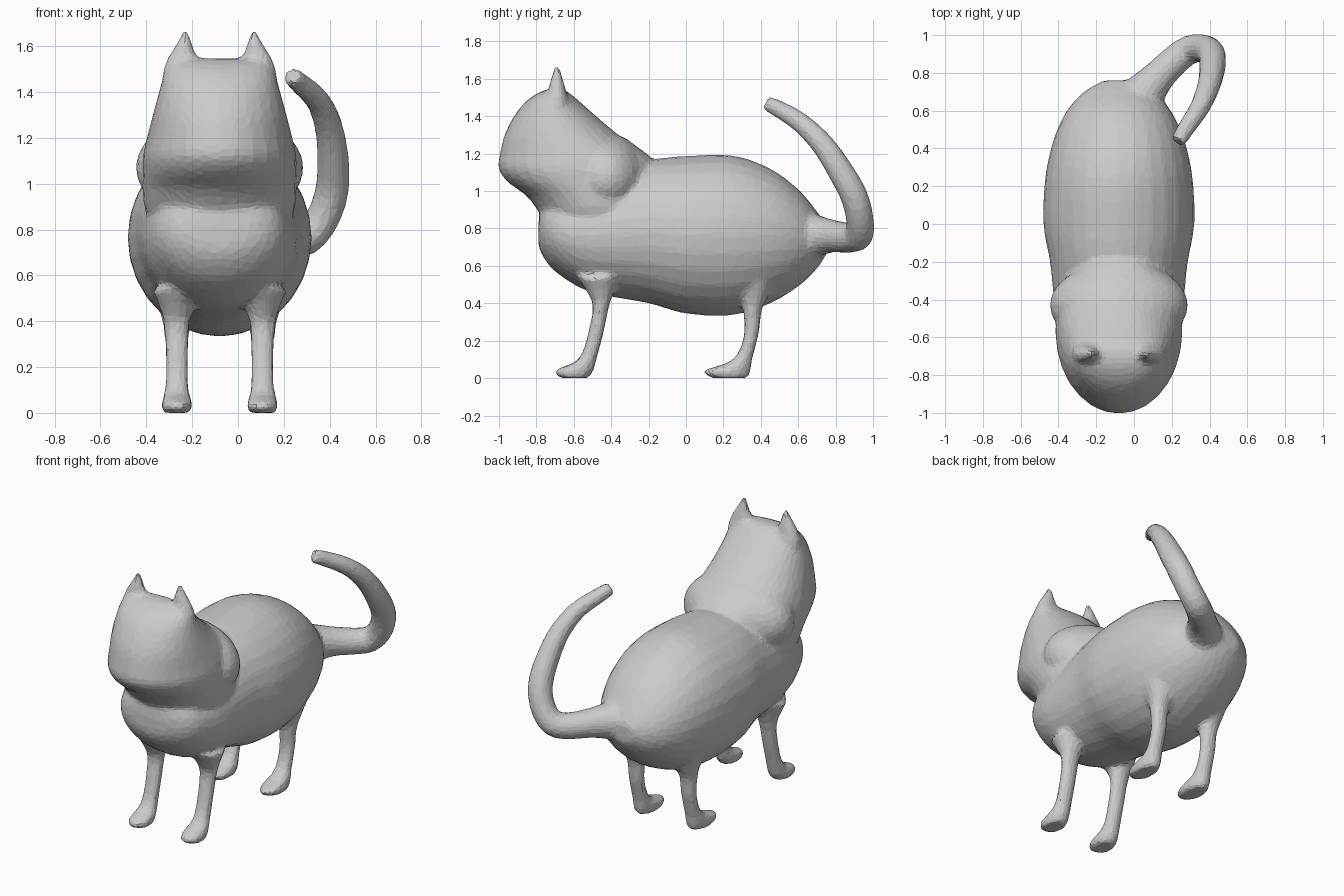
import bpy, bmesh
from math import sin, cos, pi
from mathutils import Vector

if "Cube" in bpy.data.objects:
    bpy.data.objects.remove(bpy.data.objects["Cube"])

CX = -0.08          # the cat's symmetry plane (the tail swings out to +x)
bm = bmesh.new()


def smooth_stations(rows, steps=4):
    """Catmull-Rom interpolation through rows of numbers."""
    out = []
    for i in range(len(rows) - 1):
        p0, p1 = rows[max(i - 1, 0)], rows[i]
        p2, p3 = rows[i + 1], rows[min(i + 2, len(rows) - 1)]
        for s in range(steps):
            t = s / steps
            out.append([0.5 * (2*b + (c - a)*t + (2*a - 5*b + 4*c - d)*t*t
                               + (3*b - a - 3*c + d)*t**3)
                        for a, b, c, d in zip(p0, p1, p2, p3)])
    return out + [rows[-1]]


def loft(rings):
    """Closed skin through rings given as (centre, axis u, axis v)."""
    n = 28
    loops = [[bm.verts.new(c + u * cos(2*pi*k/n) + v * sin(2*pi*k/n))
              for k in range(n)] for c, u, v in rings]
    for a, b in zip(loops, loops[1:]):
        for k in range(n):
            bm.faces.new((a[k], a[(k+1) % n], b[(k+1) % n], b[k]))
    bm.faces.new(loops[0])
    bm.faces.new(loops[-1])


def stack(rows, x, steps=4):
    """Horizontal slices: z, front y, back y, half width."""
    loft([(Vector((x, (f + b) / 2, z)), Vector((w, 0, 0)), Vector((0, (b - f) / 2, 0)))
          for z, f, b, w in smooth_stations(rows, steps)])


# Torso: slices along y as y, bottom z, top z, half width
torso = [(-.79, .72, .82, .07), (-.77, .66, .92, .18), (-.70, .57, 1.0, .27),
         (-.55, .475, 1.05, .325), (-.40, .435, 1.1, .345), (-.20, .40, 1.165, .365),
         (0, .345, 1.187, .40), (.25, .337, 1.19, .39), (.45, .40, 1.12, .345),
         (.60, .49, 1.01, .275), (.70, .585, .89, .185), (.76, .68, .80, .08)]
loft([(Vector((CX, y, (b + t) / 2)), Vector((w, 0, 0)), Vector((0, 0, (t - b) / 2)))
      for y, b, t, w in smooth_stations(torso)])

# Head and neck
stack([(.80, -.74, -.20, .29), (.90, -.795, -.15, .33), (.98, -.86, -.15, .335),
       (1.05, -.955, -.15, .335), (1.12, -1.003, -.15, .335), (1.20, -.995, -.21, .318),
       (1.30, -.97, -.36, .292), (1.40, -.92, -.48, .265), (1.48, -.855, -.57, .24),
       (1.53, -.78, -.63, .20), (1.547, -.72, -.66, .14)], CX)

# Shoulder ruff
stack([(1.07 - .24*cos(a), -.43 - .23*sin(a), -.43 + .23*sin(a), .367*sin(a))
       for a in [pi * (i + .5) / 10 for i in range(10)]], CX, 2)

front_leg = [(.54, -.58, -.36, .11), (.46, -.53, -.385, .075), (.38, -.498, -.412, .056),
             (.25, -.522, -.438, .051), (.15, -.55, -.465, .051), (.09, -.59, -.48, .055),
             (.06, -.66, -.487, .064), (.04, -.703, -.493, .068), (.015, -.695, -.51, .066),
             (0, -.67, -.52, .058)]
hind_leg = [(.54, .26, .47, .11), (.44, .29, .44, .075), (.36, .305, .405, .056),
            (.25, .312, .392, .051), (.15, .285, .367, .051), (.09, .235, .352, .055),
            (.06, .15, .352, .064), (.04, .093, .347, .068), (.015, .11, .34, .066),
            (0, .14, .325, .058)]
for s in (-1, 1):
    # Legs with forward-pointing paws
    stack(front_leg, CX + s * .187)
    stack(hind_leg, CX + s * .187)
    # Pointed ears
    loft([(Vector((CX + s * x, -.69, z)), Vector((w, 0, 0)), Vector((0, d, 0)))
          for x, z, w, d in [(.15, 1.42, .105, .085), (.162, 1.50, .085, .06),
                             (.163, 1.56, .06, .042), (.153, 1.62, .03, .028),
                             (.147, 1.668, .013, .014)]])

# Tail: path points x, y, z, radius
tail = smooth_stations([(.02, .65, .76, .13), (.12, .77, .76, .09), (.22, .87, .75, .08),
                        (.30, .925, .765, .077), (.37, .93, .85, .074), (.41, .90, .97, .074),
                        (.415, .83, 1.10, .070), (.395, .73, 1.25, .062),
                        (.35, .62, 1.36, .054), (.285, .52, 1.425, .048),
                        (.232, .435, 1.47, .042)], 3)
rings = []
pts = [Vector(p[:3]) for p in tail]
u = Vector((1, -1, 0))
for i, p in enumerate(pts):
    t = (pts[min(i + 1, len(pts) - 1)] - pts[max(i - 1, 0)]).normalized()
    u = (u - t * u.dot(t)).normalized()
    rings.append((p, u * tail[i][3], t.cross(u) * tail[i][3]))
loft(rings)

bmesh.ops.recalc_face_normals(bm, faces=bm.faces)
mesh = bpy.data.meshes.new("cat_body")
bm.to_mesh(mesh)
bm.free()
cat = bpy.data.objects.new("cat_body", mesh)
bpy.context.collection.objects.link(cat)

# Fuse the parts into one skin, soften the joins, thin to low-poly facets
fuse = cat.modifiers.new("fuse", 'REMESH')
fuse.mode = 'VOXEL'
fuse.voxel_size = .016
soften = cat.modifiers.new("soften", 'SMOOTH')
soften.factor = .5
soften.iterations = 8
thin = cat.modifiers.new("thin", 'DECIMATE')
thin.ratio = .12
